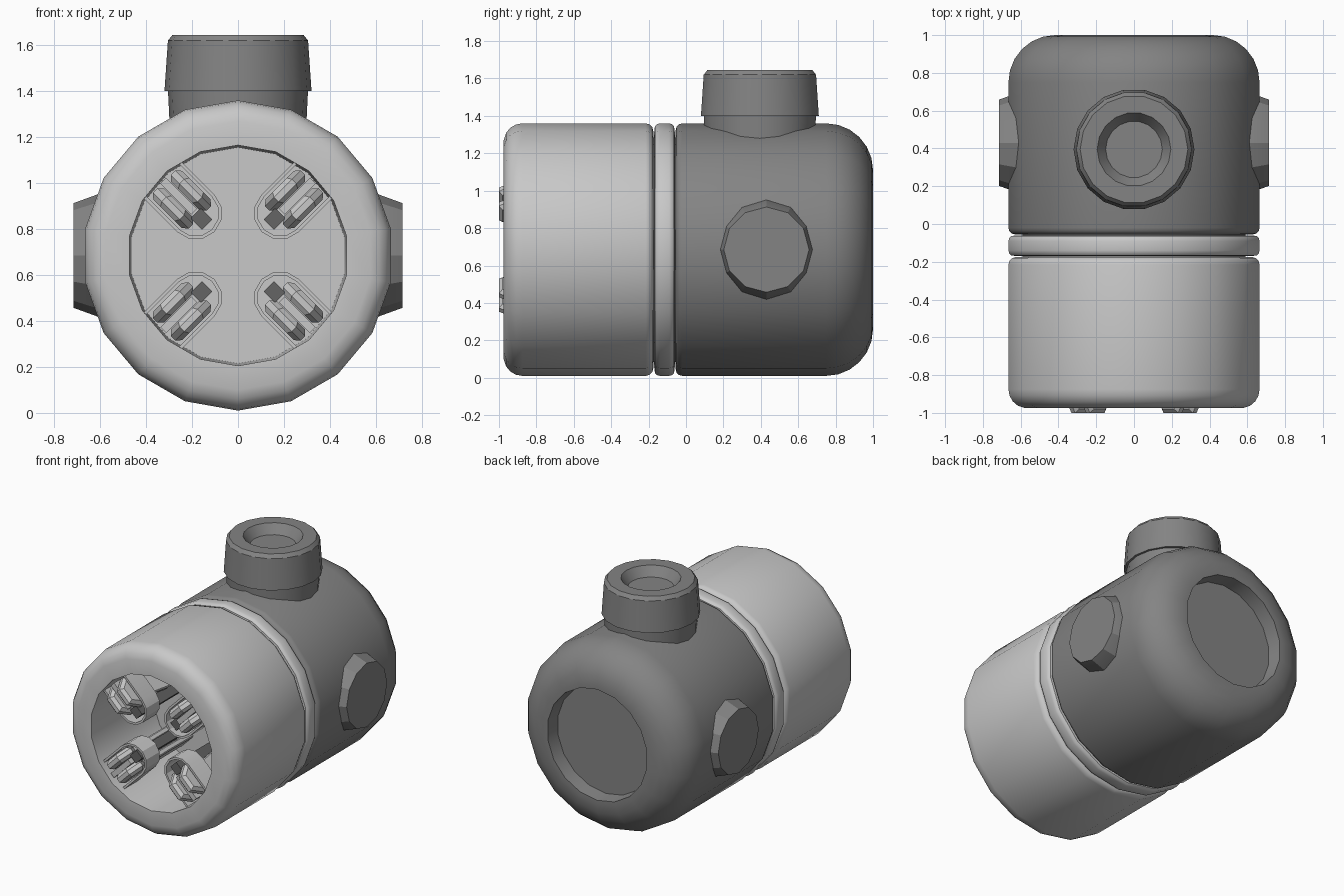
import bpy, bmesh, math
from mathutils import Matrix, Vector

if "Cube" in bpy.data.objects:
    bpy.data.objects.remove(bpy.data.objects["Cube"])

CZ = 0.685  # height of the main axis


def material(name, v):
    m = bpy.data.materials.new(name)
    m.diffuse_color = (v, v, v, 1)
    m.use_nodes = True
    m.node_tree.nodes["Principled BSDF"].inputs["Base Color"].default_value = m.diffuse_color
    return m


LIGHT = material("light grey", 0.58)
DARK = material("dark grey", 0.23)
SHADE = material("charcoal grey", 0.13)


def finish(bm, name, mat, matrix, angle=35):
    bmesh.ops.remove_doubles(bm, verts=bm.verts, dist=1e-5)
    bmesh.ops.recalc_face_normals(bm, faces=bm.faces)
    me = bpy.data.meshes.new(name)
    bm.transform(matrix)
    bm.to_mesh(me)
    bm.free()
    me.materials.append(mat)
    ob = bpy.data.objects.new(name, me)
    bpy.context.collection.objects.link(ob)
    bpy.ops.object.select_all(action='DESELECT')
    ob.select_set(True)
    bpy.context.view_layer.objects.active = ob
    bpy.ops.object.shade_smooth_by_angle(angle=math.radians(angle))
    return ob


def lathe(name, profile, sides, mat, matrix, angle=35):
    """Revolve (radius, height) points about local z; radius 0 closes an end."""
    bm = bmesh.new()
    rings = []
    for r, h in profile:
        rings.append([bm.verts.new((r * math.cos(math.tau * i / sides),
                                    r * math.sin(math.tau * i / sides), h))
                      for i in range(sides)] if r else [bm.verts.new((0, 0, h))])
    for a, b in zip(rings, rings[1:]):
        for i in range(sides):
            j = (i + 1) % sides
            if len(a) == 1:
                bm.faces.new((a[0], b[i], b[j]))
            elif len(b) == 1:
                bm.faces.new((a[i], a[j], b[0]))
            else:
                bm.faces.new((a[i], a[j], b[j], b[i]))
    return finish(bm, name, mat, matrix, angle)


def arc(cr, ch, rad, a0, a1, n):
    return [(cr + rad * math.cos(math.radians(a0 + (a1 - a0) * i / n)),
             ch + rad * math.sin(math.radians(a0 + (a1 - a0) * i / n))) for i in range(n + 1)]


def prism(name, pts, w0, w1, mat, matrix, bevel=0):
    """Extrude a flat (x, y) outline from z = w0 to w1."""
    bm = bmesh.new()
    f = bm.faces.new([bm.verts.new((x, y, w0)) for x, y in pts])
    new = bmesh.ops.extrude_face_region(bm, geom=[f])["geom"]
    bmesh.ops.translate(bm, vec=(0, 0, w1 - w0),
                        verts=[v for v in new if isinstance(v, bmesh.types.BMVert)])
    if bevel:
        bmesh.ops.bevel(bm, geom=[e for e in bm.edges if abs(e.verts[0].co.z - e.verts[1].co.z) < 1e-6],
                        offset=bevel, segments=1, affect='EDGES')
    return finish(bm, name, mat, matrix, 25)


# local z runs to +y, local x points up
AXIS = Matrix.Translation((0, 0, CZ)) @ Matrix(((0, 1, 0), (0, 0, 1), (1, 0, 0))).to_4x4()

# hollow front barrel with rounded rim
lathe("front_barrel",
      [(0, -0.30), (0.47, -0.30), (0.48, -0.975), (0.585, -0.975)]
      + arc(0.575, -0.875, 0.1, -60, 0, 3)
      + arc(0.635, -0.215, 0.04, 0, 90, 3) + [(0, -0.175)],
      18, LIGHT, AXIS)

# middle ring and the core behind the gaps
lathe("middle_ring", [(0, -0.17), (0.63, -0.17)] + arc(0.645, -0.14, 0.03, -60, 0, 2)
      + arc(0.645, -0.09, 0.03, 0, 60, 2) + [(0.63, -0.06), (0, -0.06)], 18, LIGHT, AXIS)
lathe("core", [(0, -0.2), (0.6, -0.2), (0.6, 0), (0, 0)], 18, DARK, AXIS)

# rear housing with a recessed end plate
lathe("rear_housing",
      [(0, -0.055), (0.64, -0.055)] + arc(0.64, -0.02, 0.035, -60, 0, 2)
      + arc(0.425, 0.75, 0.25, 0, 90, 6) + [(0.395, 1.0), (0.385, 0.90), (0, 0.90)],
      18, DARK, AXIS)

# tapered side bosses
for s, side in ((1, "right"), (-1, "left")):
    m = Matrix.Translation((0, 0.43, CZ)) @ Matrix(((0, 0, s), (0, 1, 0), (1, 0, 0))).to_4x4()
    lathe(side + "_boss", [(0, 0.45), (0.27, 0.45), (0.27, 0.60), (0.228, 0.715), (0, 0.715)],
          12, DARK, m, 25)

# top neck and hollow collar
TOP = Matrix.Translation((0, 0.395, 0))
lathe("top_neck", [(0, 1.1), (0.29, 1.1), (0.305, 1.41), (0, 1.41)], 18, DARK, TOP)
lathe("top_collar", [(0, 1.40), (0.32, 1.40), (0.305, 1.62), (0.285, 1.645), (0.195, 1.645),
                     (0.15, 1.58), (0, 1.58)], 18, DARK, TOP, 20)

# four folded fingers stored inside the barrel
for k in range(4):
    a = math.radians(45 + 90 * k)
    r = Vector((math.cos(a), 0, math.sin(a)))
    t = Vector((-math.sin(a), 0, math.cos(a)))
    y = Vector((0, 1, 0))

    def frame(u, v, w):
        m = Matrix((u, v, w)).transposed().to_4x4()
        m.translation = (0, 0, CZ)
        return m

    side_frame, end_frame = frame(r, y, t), frame(r, t, y)

    # U-shaped guide rail
    outer = [(0.47, -0.115)] + [(0.26 - 0.115 * math.sin(math.radians(b)), -0.115 * math.cos(math.radians(b)))
                                for b in range(0, 181, 30)] + [(0.47, 0.115)]
    inner = [(0.47, 0.1)] + [(0.26 - 0.1 * math.sin(math.radians(b)), 0.1 * math.cos(math.radians(b)))
                             for b in range(0, 181, 30)] + [(0.47, -0.1)]
    prism(f"finger_guide_{k}", outer + inner, -0.93, -0.78, LIGHT, end_frame)

    # paired links with hexagonal knuckles
    for i, w in enumerate((-0.055, 0.055)):
        prism(f"finger_link_{k}_{i}", [(0.29, -0.94), (0.40, -0.94), (0.42, -0.60), (0.40, -0.30), (0.27, -0.30),
                                       (0.25, -0.60)], w - 0.02, w + 0.02, LIGHT, side_frame, 0.008)
        hexagon = [(0.345 + 0.11 * math.cos(math.tau * j / 6), -0.905 + 0.11 * math.sin(math.tau * j / 6))
                   for j in range(6)]
        prism(f"finger_knuckle_{k}_{i}", hexagon, w - 0.034, w + 0.034, LIGHT, side_frame, 0.02)

    # centre bar and dark tip pad
    prism(f"finger_bar_{k}", [(0.27, -0.95), (0.46, -0.95), (0.46, -0.30), (0.27, -0.30)],
          -0.018, 0.018, LIGHT, side_frame)
    prism(f"finger_pad_{k}", [(0.19, -0.92), (0.26, -0.92), (0.26, -0.35), (0.19, -0.35)],
          -0.032, 0.032, SHADE, side_frame)
